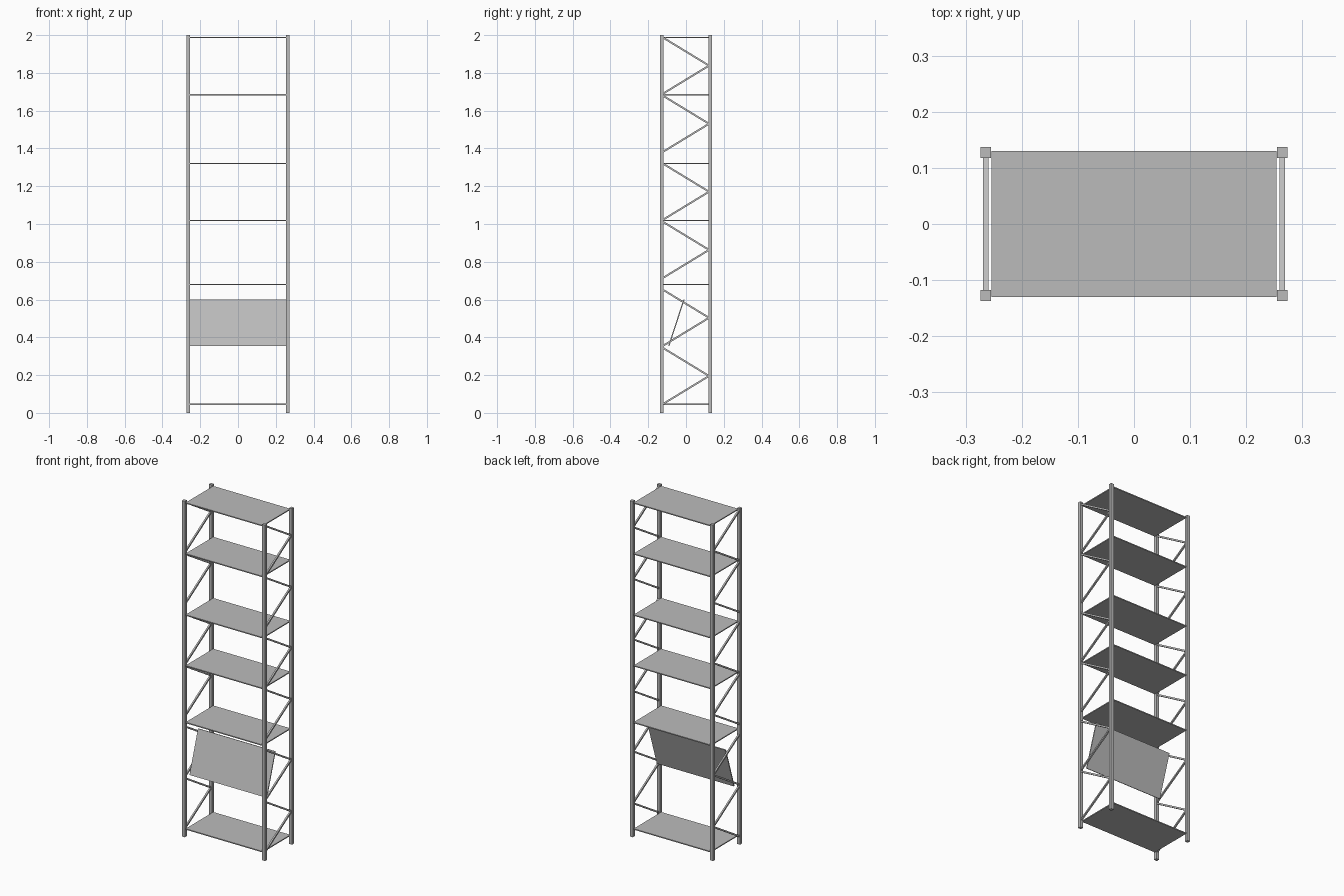
import bpy
from math import atan2
from mathutils import Vector

cube = bpy.data.objects.get("Cube")
if cube:
    bpy.data.objects.remove(cube, do_unlink=True)

grey = bpy.data.materials.new("steel grey")
grey.use_nodes = True
grey.diffuse_color = (0.5, 0.5, 0.5, 1)
grey.node_tree.nodes["Principled BSDF"].inputs["Base Color"].default_value = (0.5, 0.5, 0.5, 1)


def box(name, centre, size, tilt=0):
    """Box of a given size, turned about the x axis."""
    bpy.ops.mesh.primitive_cube_add(size=1, location=centre, rotation=(tilt, 0, 0))
    ob = bpy.context.object
    ob.name = name
    ob.scale = size
    ob.data.materials.append(grey)
    return ob


def bar(name, x, start, end, width):
    """Square bar between two (y, z) points in a side frame."""
    a, b = Vector(start), Vector(end)
    d, mid = b - a, (a + b) / 2
    return box(name, (x, mid.x, mid.y), (width, d.length, width), atan2(d.y, d.x))


POST_X, POST_Y, POST = 0.264, 0.1275, 0.019
SHELF_W, SHELF_D, SHELF_T = 0.508, 0.26, 0.006
BRACE_Y, BRACE = 0.122, 0.0095

# Side frames: two posts joined by V-shaped braces, two per bay
for side, x in (("left", POST_X), ("right", -POST_X)):
    for place, y in (("front", -POST_Y), ("back", POST_Y)):
        box(f"{side}_{place}_post", (x, y, 1), (POST, POST, 2))
    for bay in range(3):
        for half in range(2):
            top = 1.987 - 0.6675 * bay - 0.308 * half
            mid, low = top - 0.1485, top - 0.297
            bar(f"{side}_upper_brace", x, (-BRACE_Y, top), (BRACE_Y, mid), BRACE)
            bar(f"{side}_lower_brace", x, (BRACE_Y, mid), (-BRACE_Y, low), BRACE)

# Flat shelves
for z in (0.046, 0.68, 1.018, 1.32, 1.684, 1.987):
    box("shelf", (0, 0, z), (SHELF_W, SHELF_D, SHELF_T))

# Tilted display shelf, leaning back
bar_shelf = bar("tilted_display_shelf", 0, (-0.091, 0.354), (-0.011, 0.6), SHELF_T)
bar_shelf.scale.x = SHELF_W
